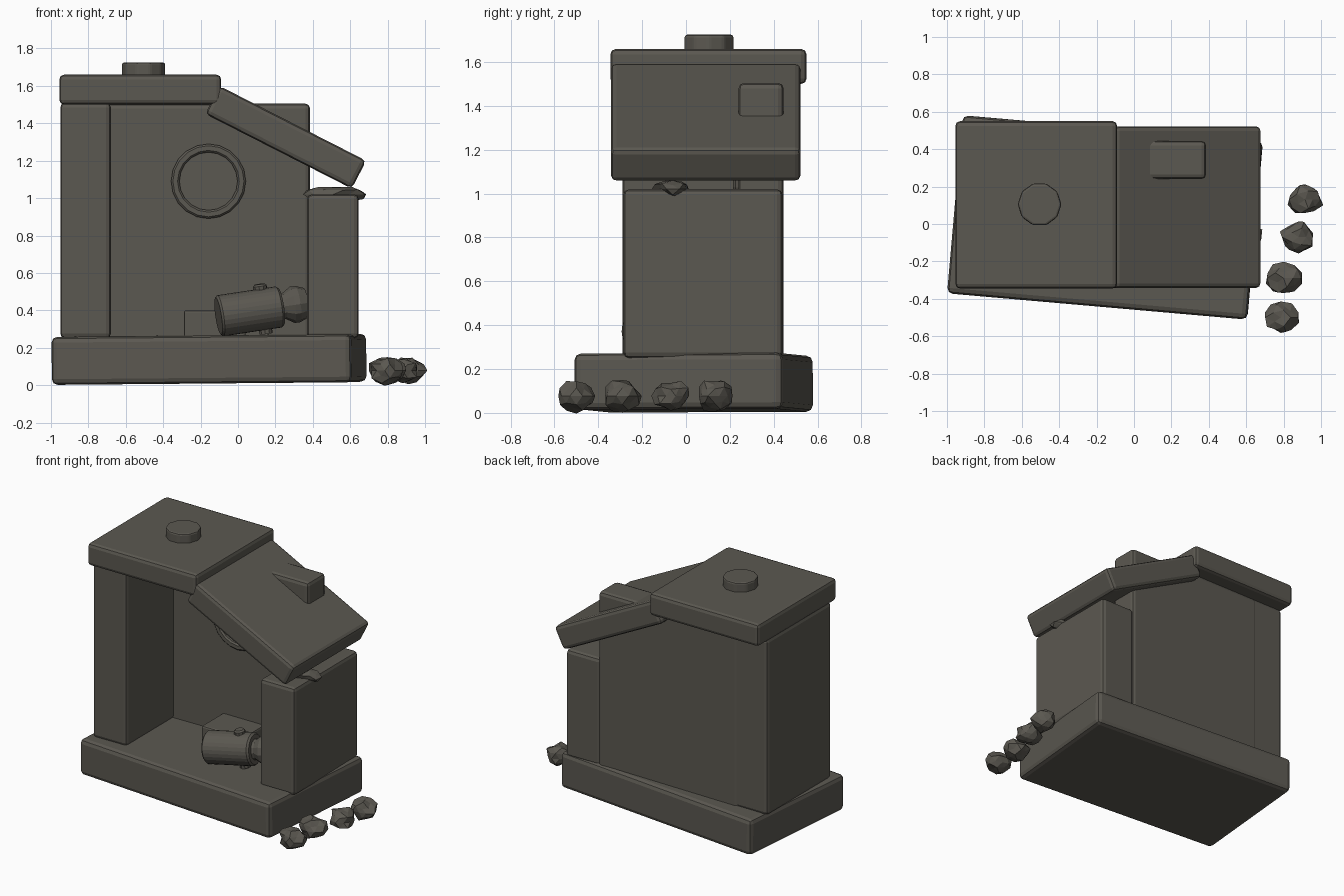
import bpy, bmesh, math, random
from mathutils import Vector

if "Cube" in bpy.data.objects:
    bpy.data.objects.remove(bpy.data.objects["Cube"], do_unlink=True)

random.seed(4)

stone = bpy.data.materials.new("dark_stone")
stone.use_nodes = True
stone.diffuse_color = (0.105, 0.098, 0.082, 1)
bsdf = stone.node_tree.nodes["Principled BSDF"]
bsdf.inputs["Base Color"].default_value = stone.diffuse_color
bsdf.inputs["Roughness"].default_value = 0.9


def finish(name, bm, loc=(0, 0, 0), bevel=0, segments=2):
    bmesh.ops.recalc_face_normals(bm, faces=bm.faces)
    mesh = bpy.data.meshes.new(name)
    bm.to_mesh(mesh)
    bm.free()
    mesh.materials.append(stone)
    ob = bpy.data.objects.new(name, mesh)
    bpy.context.collection.objects.link(ob)
    ob.location = loc
    if bevel:
        mod = ob.modifiers.new("worn_edges", "BEVEL")
        mod.width = bevel
        mod.segments = segments
        mod.limit_method = "ANGLE"
    return ob


def block(name, center, size, rot=(0, 0, 0), bevel=0.025):
    bm = bmesh.new()
    bmesh.ops.create_cube(bm, size=1)
    bmesh.ops.scale(bm, vec=size, verts=bm.verts)
    ob = finish(name, bm, center, bevel)
    ob.rotation_euler = [math.radians(a) for a in rot]
    return ob


def span(name, x, y, z, bevel=0.025):
    """Upright block from its extents on each axis."""
    lows, highs = zip(x, y, z)
    return block(name, [(a + b) / 2 for a, b in zip(lows, highs)],
                 [b - a for a, b in zip(lows, highs)], bevel=bevel)


def lathe(name, start, axis, profile, sides, closed=False, bevel=0):
    """Revolve (radius, distance) points around an axis."""
    bm = bmesh.new()
    rings = [[bm.verts.new((r * math.cos(math.tau * i / sides),
                            r * math.sin(math.tau * i / sides), d))
              for i in range(sides)] for r, d in profile]
    pairs = list(zip(rings, rings[1:]))
    if closed:
        pairs.append((rings[-1], rings[0]))
    else:
        bm.faces.new(rings[0])
        bm.faces.new(rings[-1])
    for a, b in pairs:
        for i in range(sides):
            j = (i + 1) % sides
            bm.faces.new((a[i], a[j], b[j], b[i]))
    ob = finish(name, bm, start, bevel)
    ob.rotation_euler = Vector(axis).to_track_quat("Z", "Y").to_euler()
    return ob


def rock(name, center, radii, rough=0.17):
    bm = bmesh.new()
    bmesh.ops.create_icosphere(bm, subdivisions=2, radius=1)
    for v in bm.verts:
        v.co *= 1 + random.uniform(-rough, rough)
    bmesh.ops.scale(bm, vec=radii, verts=bm.verts)
    return finish(name, bm, center)


# Skewed plinth
block("base", (-0.155, 0.035, 0.138), (1.61, 0.955, 0.256), (0.2, -0.5, -5), 0.03)

# Walls
span("tall_side_wall", (-0.95, -0.68), (-0.29, 0.44), (0.25, 1.51))
span("low_side_wall", (0.37, 0.645), (-0.285, 0.44), (0.25, 1.02))
span("back_wall", (-0.72, 0.385), (0.24, 0.445), (0.22, 1.505))

# Roof slabs and cap
span("flat_roof", (-0.955, -0.09), (-0.345, 0.55), (1.5, 1.66))
block("sloped_roof", (0.255, 0.09, 1.325), (0.88, 0.865, 0.168), (0, 27, 0))
lathe("roof_cap", (-0.505, 0.105, 1.62), (0, 0, 1),
      [(0.117, 0), (0.117, 0.105)], 10, bevel=0.012)

# Round frame on the inner face of the back wall
lathe("round_frame", (-0.158, 0.25, 1.09), (0, -1, 0),
      [(0.2, 0), (0.2, 0.025), (0.19, 0.035), (0.165, 0.035), (0.155, 0.025), (0.155, 0)],
      20, closed=True)

# Crate on the floor
span("floor_crate", (-0.29, 0.04), (0.0, 0.25), (0.22, 0.4), 0.012)

# Toppled barrel with a flared neck and side pegs
tail, mouth = Vector((-0.1, -0.185, 0.37)), Vector((0.23, -0.13, 0.42))
axis = (mouth - tail).normalized()
lathe("barrel_body", tail, axis,
      [(0.1, -0.005), (0.111, 0.006), (0.111, 0.325), (0.1, 0.338)], 28)
lathe("barrel_neck", tail, axis,
      [(0.07, 0.33), (0.07, 0.355), (0.098, 0.4), (0.098, 0.43), (0.08, 0.475)], 12)
peg_top, peg_end = Vector((0.115, -0.15, 0.54)), Vector((0.15, -0.13, 0.275))
peg_length = (peg_end - peg_top).length
lathe("barrel_pegs", peg_top, peg_end - peg_top,
      [(0.028, 0), (0.038, 0.01), (0.038, 0.03), (0.028, 0.045),
       (0.028, peg_length - 0.04), (0.036, peg_length - 0.03), (0.036, peg_length)], 10)

# Crushed rubble on the low wall and loose rocks beside the plinth
rock("crushed_rubble", (0.51, -0.06, 1.02), (0.165, 0.085, 0.042))
for i, (x, y) in enumerate([(0.915, 0.13), (0.88, -0.07), (0.8, -0.29), (0.785, -0.5)]):
    rock(f"loose_rock_{i + 1}", (x, y, 0.078), (0.09, 0.083, 0.07))
